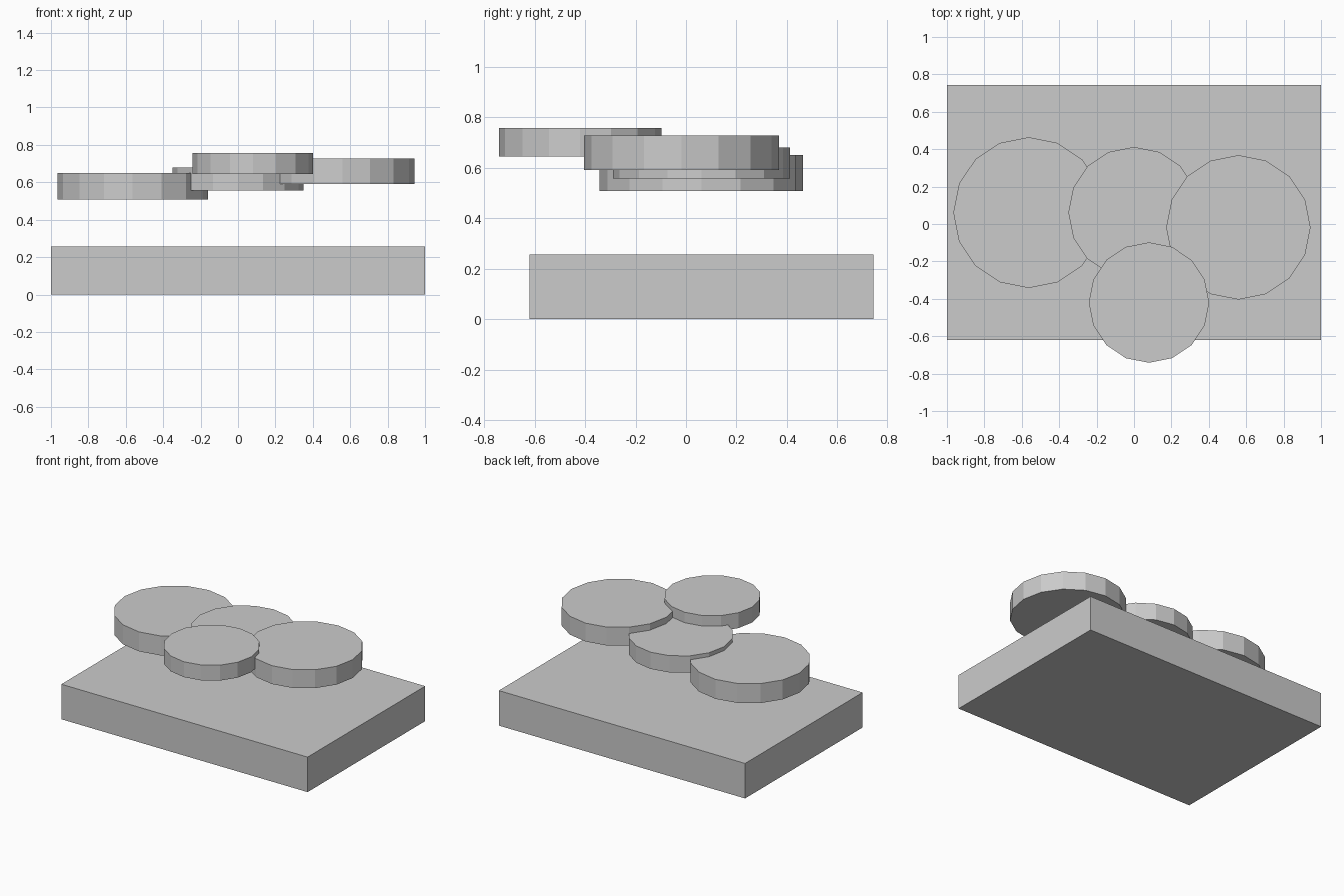
import bpy

if "Cube" in bpy.data.objects:
    bpy.data.objects.remove(bpy.data.objects["Cube"])

# Rectangular base slab
bpy.ops.mesh.primitive_cube_add(size=1, location=(0, 0.061, 0.1285))
base = bpy.context.object
base.name = "base_slab"
base.scale = (2.0, 1.364, 0.257)
bpy.ops.object.transform_apply(location=False, rotation=False, scale=True)


def disc(name, x, y, radius, z_low, z_high):
    """Flat 16-sided disc between two heights, with a corner on the x axis."""
    bpy.ops.mesh.primitive_cylinder_add(
        vertices=16, radius=radius, depth=z_high - z_low,
        location=(x, y, (z_low + z_high) / 2))
    bpy.context.object.name = name


# Floating overlapping discs above the slab
disc("left_disc", -0.563, 0.061, 0.403, 0.508, 0.651)
disc("middle_disc", 0.0, 0.061, 0.351, 0.557, 0.680)
disc("right_disc", 0.558, -0.018, 0.386, 0.592, 0.727)
disc("front_disc", 0.08, -0.42, 0.322, 0.644, 0.757)
